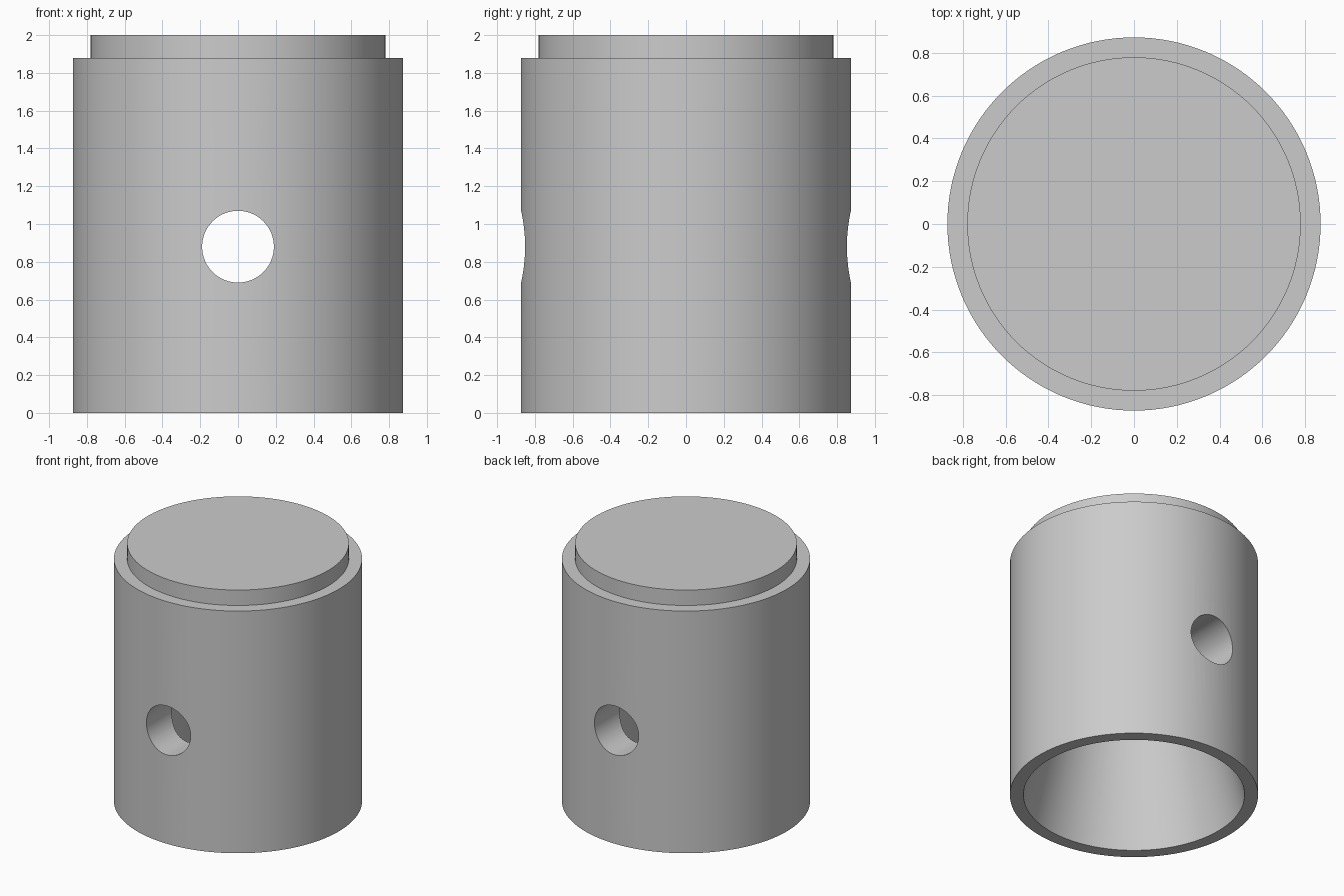
import bpy, bmesh, math
from mathutils import Matrix

if "Cube" in bpy.data.objects:
    bpy.data.objects.remove(bpy.data.objects["Cube"], do_unlink=True)

SEGMENTS = 128

metal = bpy.data.materials.new("light grey metal")
metal.use_nodes = True
grey = (0.6, 0.6, 0.6, 1)
metal.diffuse_color = grey
metal.node_tree.nodes["Principled BSDF"].inputs["Base Color"].default_value = grey


def make_object(name, bm):
    bmesh.ops.recalc_face_normals(bm, faces=bm.faces)
    mesh = bpy.data.meshes.new(name)
    bm.to_mesh(mesh)
    bm.free()
    mesh.materials.append(metal)
    obj = bpy.data.objects.new(name, mesh)
    bpy.context.collection.objects.link(obj)
    return obj


def revolve(name, profile):
    """Spin an (r, z) profile, which starts and ends on the axis, around z."""
    bm = bmesh.new()
    verts = [bm.verts.new((r, 0, z)) for r, z in profile]
    edges = [bm.edges.new(pair) for pair in zip(verts, verts[1:])]
    bmesh.ops.spin(bm, geom=verts + edges, cent=(0, 0, 0), axis=(0, 0, 1),
                   angle=math.tau, steps=SEGMENTS, use_duplicate=False)
    bmesh.ops.remove_doubles(bm, verts=bm.verts, dist=0.0005)
    return make_object(name, bm)


# Hollow skirt with a tapering cavity, a closed roof and a stepped crown
piston = revolve("piston_body", [
    (0, 1.7), (0.37, 1.7), (0.778, 0), (0.873, 0),
    (0.873, 1.88), (0.78, 1.88), (0.78, 2), (0, 2)])

# Cross bore for the pin, running front to back
bm = bmesh.new()
bmesh.ops.create_cone(bm, cap_ends=True, segments=64, radius1=0.19, radius2=0.19,
                      depth=3, matrix=Matrix.Translation((0, 0, 0.88))
                      @ Matrix.Rotation(math.pi / 2, 4, "X"))
cutter = make_object("pin_bore_cutter", bm)

cut = piston.modifiers.new("pin_bore", "BOOLEAN")
cut.operation = "DIFFERENCE"
cut.solver = "EXACT"
cut.object = cutter

bpy.ops.object.select_all(action="DESELECT")
piston.select_set(True)
bpy.context.view_layer.objects.active = piston
bpy.ops.object.modifier_apply(modifier=cut.name)
bpy.data.objects.remove(cutter, do_unlink=True)
bpy.ops.object.shade_smooth_by_angle(angle=math.radians(30))
